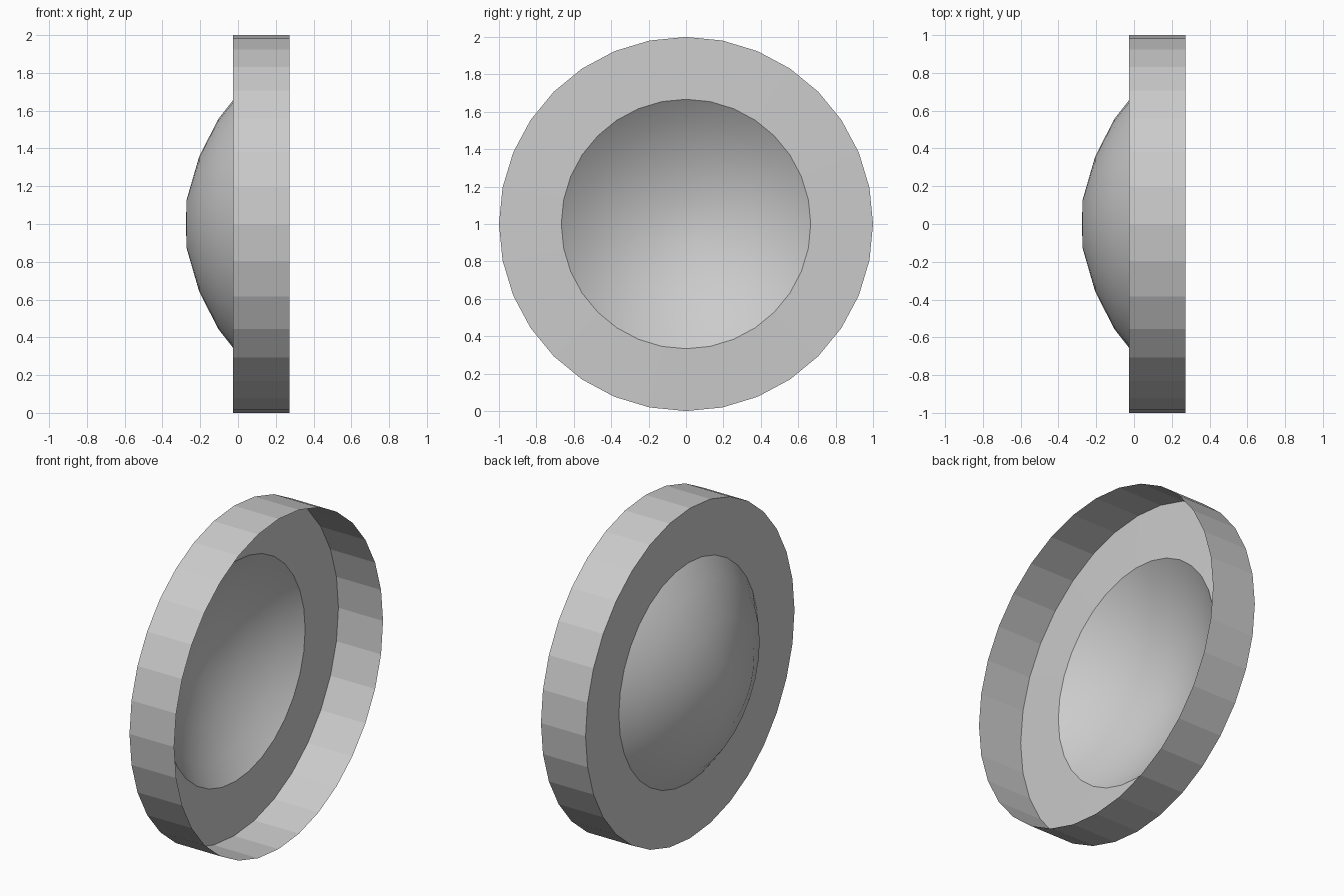
import bpy, bmesh, math

if "Cube" in bpy.data.objects:
    bpy.data.objects.remove(bpy.data.objects["Cube"])

SIDES = 32


def lathe(name, profile, smooth_angle=None):
    """Spin (x, radius) points around the x axis at height z = 1."""
    bm = bmesh.new()
    rings = []
    for x, r in profile:
        if r == 0:
            rings.append([bm.verts.new((x, 0, 1))] * SIDES)
        else:
            rings.append([bm.verts.new((x, r * math.sin(math.tau * i / SIDES),
                                        1 + r * math.cos(math.tau * i / SIDES)))
                          for i in range(SIDES)])
    for a, b in zip(rings, rings[1:]):
        for i in range(SIDES):
            j = (i + 1) % SIDES
            bm.faces.new(list(dict.fromkeys((a[i], b[i], b[j], a[j]))))
    bmesh.ops.recalc_face_normals(bm, faces=bm.faces)
    mesh = bpy.data.meshes.new(name)
    bm.to_mesh(mesh)
    bm.free()
    obj = bpy.data.objects.new(name, mesh)
    bpy.context.collection.objects.link(obj)
    if smooth_angle:
        bpy.ops.object.select_all(action='DESELECT')
        obj.select_set(True)
        bpy.context.view_layer.objects.active = obj
        bpy.ops.object.shade_smooth_by_angle(angle=math.radians(smooth_angle))
    return obj


# Shallow smooth bowl bulging towards -x
lathe("bowl", [(-0.275, 0), (-0.273, 0.125), (-0.206, 0.356),
               (-0.105, 0.555), (-0.017, 0.667)], 35)

# Ring-shaped plate around the bowl
lathe("plate", [(-0.017, 0.667), (-0.027, 1.0)])

# Thin faceted outer rim, open towards +x
lathe("rim", [(-0.027, 1.0), (0.272, 1.0)])
